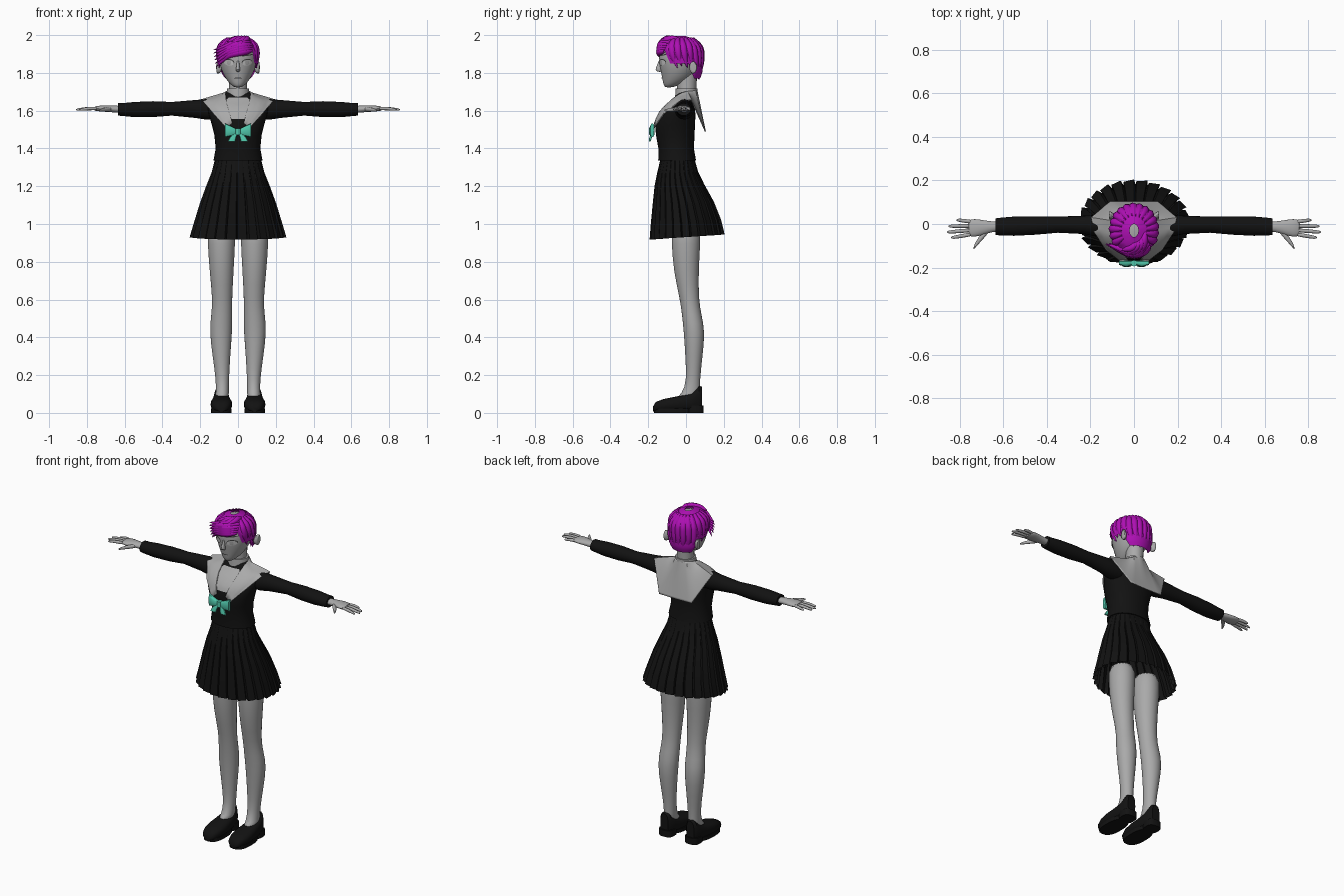
import bpy, bmesh, math
from mathutils import Vector

old = bpy.data.objects.get("Cube")
if old:
    bpy.data.objects.remove(old)


def material(name, rgb):
    m = bpy.data.materials.new(name)
    m.use_nodes = True
    m.diffuse_color = (*rgb, 1)
    m.node_tree.nodes["Principled BSDF"].inputs["Base Color"].default_value = (*rgb, 1)
    return m


GREY = material("warm grey", (.4, .4, .4))
BLACK = material("black cloth", (.006, .006, .006))
PURPLE = material("purple hair", (.42, .005, .45))
TEAL = material("teal ribbon", (.08, .56, .4))
PALE = material("pale eye", (.55, .55, .55))
DARK = material("dark line", (.05, .05, .05))


def finish(name, bm, mat, mirror=False, smooth=0, angle=40):
    bmesh.ops.recalc_face_normals(bm, faces=bm.faces)
    me = bpy.data.meshes.new(name)
    bm.to_mesh(me)
    bm.free()
    me.materials.append(mat)
    me.shade_smooth()
    me.set_sharp_from_angle(angle=math.radians(angle))
    ob = bpy.data.objects.new(name, me)
    bpy.context.collection.objects.link(ob)
    if mirror:
        ob.modifiers.new("mirror", 'MIRROR')
    if smooth:
        sub = ob.modifiers.new("smooth", 'SUBSURF')
        sub.levels = sub.render_levels = smooth
    return ob


def sheet(rows, closed=True, caps=False):
    """Join rows of points into a quad surface."""
    bm = bmesh.new()
    vs = [[bm.verts.new(p) for p in row] for row in rows]
    n = len(vs[0])
    for a, b in zip(vs, vs[1:]):
        for i in range(n if closed else n - 1):
            j = (i + 1) % n
            bm.faces.new((a[i], a[j], b[j], b[i]))
    if caps:
        bm.faces.new(vs[0])
        bm.faces.new(vs[-1])
    return bm


def loft(name, axis, rings, mat, n=20, power=2, caps=True, **opts):
    """Each ring: place along the axis, two centre values, two radii."""
    rows = []
    for t, c, d, rc, rd in rings:
        row = []
        for i in range(n):
            a = math.tau * i / n
            u, v = math.cos(a), math.sin(a)
            p = [c + rc * math.copysign(abs(u) ** (2 / power), u),
                 d + rd * math.copysign(abs(v) ** (2 / power), v)]
            p.insert("xyz".index(axis), t)
            row.append(p)
        rows.append(row)
    return finish(name, sheet(rows, caps=caps), mat, **opts)


def wrap(ob, target, offset, project=False):
    w = ob.modifiers.new("wrap", 'SHRINKWRAP')
    w.target, w.offset = target, offset
    w.wrap_mode = 'ABOVE_SURFACE' if project else 'OUTSIDE'
    if project:
        w.wrap_method = 'PROJECT'
        w.use_project_y = True


def plate(name, target, outline, mat, offset=.003, mirror=False):
    """Thin patch laid on the front of another part."""
    bm = bmesh.new()
    f = bm.faces.new([bm.verts.new((x, -.3, z)) for x, z in outline])
    bmesh.ops.poke(bm, faces=[f])
    bmesh.ops.subdivide_edges(bm, edges=bm.edges[:], cuts=3, use_grid_fill=True)
    wrap(finish(name, bm, mat, mirror=mirror), target, offset, True)


def oval(x, z, w, h, n=14, tilt=0):
    return [(x + w * math.cos(math.tau * i / n),
             z + h * math.sin(math.tau * i / n) + tilt * w * math.cos(math.tau * i / n))
            for i in range(n)]


# Legs and shoes
loft("leg", "z", [(1.02, .088, 0, .075, .08), (.9, .088, 0, .074, .077),
                  (.75, .087, 0, .064, .067), (.6, .083, .018, .052, .05),
                  (.52, .086, .03, .056, .052), (.43, .091, .045, .061, .057),
                  (.3, .088, .042, .047, .046), (.17, .082, .038, .034, .035),
                  (.1, .083, .028, .035, .048), (.07, .086, 0, .037, .07)],
     GREY, mirror=True, smooth=1)
loft("shoe", "y", [(y, .088, h / 2 + .008, w, h / 2) for y, h, w in
                   [(-.175, .025, .02), (-.16, .05, .04), (-.12, .065, .054),
                    (-.07, .075, .057), (-.02, .085, .052), (.03, .1, .045),
                    (.07, .135, .038), (.085, .13, .026)]],
     BLACK, power=2.6, mirror=True)
loft("shoe_sole", "z", [(z, .088, -.07, .054, .1) for z in (0, .022)],
     BLACK, power=2.6, mirror=True)
loft("shoe_heel", "z", [(z, .088, .05, .044, .043) for z in (0, .04)],
     BLACK, power=3, mirror=True)

# Pleated skirt
PLEATS = 26
rows = []
levels = [(1.345, -.045, .122, .09), (1.27, -.044, .14, .108), (1.2, -.035, .166, .13),
          (1.1, -.014, .2, .16), (1, 0, .228, .182), (.918, .006, .25, .193)]
for k, (z, cy, rx, ry) in enumerate(levels):
    t = k / (len(levels) - 1)
    row = []
    for j in range(PLEATS):
        for frac, depth in ((0, .03), (.8, -.01), (.88, -.09)):
            a = math.tau * (j + frac) / PLEATS
            r = 1 + depth * t
            row.append((rx * r * math.sin(a), cy - ry * r * math.cos(a),
                        z + .013 * t * (1 - math.cos(a))))
    rows.append(row)
finish("pleated_skirt", sheet(rows), BLACK, angle=25)

# Blouse
torso = loft("blouse", "z", [(1.335, 0, -.047, .13, .1), (1.4, 0, -.052, .118, .094),
                             (1.47, 0, -.057, .125, .102), (1.53, 0, -.058, .14, .106),
                             (1.58, 0, -.048, .155, .098), (1.62, 0, -.034, .165, .08),
                             (1.65, 0, -.018, .15, .062), (1.675, 0, -.004, .09, .052),
                             (1.7, 0, .002, .055, .045)],
             BLACK, n=28, power=2.2)
loft("sleeve", "x", [(.11, -.012, 1.605, .05, .05), (.17, -.008, 1.607, .05, .054),
                     (.23, -.004, 1.609, .042, .047), (.35, -.003, 1.61, .037, .036),
                     (.45, -.007, 1.608, .042, .042), (.55, -.01, 1.606, .044, .04),
                     (.61, -.012, 1.606, .041, .034), (.635, -.012, 1.607, .038, .033)],
     BLACK, mirror=True)

# Hands
loft("palm", "x", [(.6, -.012, 1.607, .024, .02), (.65, -.012, 1.608, .023, .018),
                   (.69, -.016, 1.611, .034, .018), (.73, -.018, 1.612, .042, .016),
                   (.765, -.018, 1.61, .04, .011)], GREY, mirror=True, smooth=1)
for name, y0, y1, tip in (("index", -.047, -.062, .84), ("middle", -.028, -.037, .858),
                          ("ring", -.009, -.01, .852), ("little", .01, .018, .815)):
    mid = (.74 + tip) / 2
    loft(name + "_finger", "x", [(.74, y0, 1.611, .01, .01),
                                 (mid, (y0 + y1) / 2, 1.612, .0095, .0095),
                                 (tip - .01, y1, 1.606, .008, .007),
                                 (tip, y1, 1.605, .004, .004)],
         GREY, n=10, mirror=True, smooth=1)
loft("thumb", "x", [(.665, -.025, 1.608, .016, .013), (.7, -.06, 1.606, .018, .012),
                    (.725, -.092, 1.603, .015, .009), (.737, -.113, 1.602, .006, .005)],
     GREY, n=10, mirror=True, smooth=1)

# Neck, head and face
loft("neck", "z", [(1.65, 0, .003, .054, .05), (1.73, 0, .004, .047, .051),
                   (1.8, 0, .005, .05, .055)], GREY)
loft("neck_band", "z", [(1.665, 0, .002, .064, .06), (1.717, 0, .003, .058, .058)], GREY)
head = loft("head", "z", [(1.722, 0, -.092, .016, .018), (1.738, 0, -.073, .04, .047),
                          (1.765, 0, -.052, .062, .073), (1.8, 0, -.04, .083, .092),
                          (1.85, 0, -.032, .1, .11), (1.9, 0, -.028, .104, .118),
                          (1.95, 0, -.028, .088, .1), (1.98, 0, -.028, .045, .055)],
            GREY, n=24, smooth=1)
loft("nose", "z", [(1.875, 0, -.134, .005, .006), (1.84, 0, -.142, .008, .012),
                   (1.815, 0, -.146, .013, .02), (1.805, 0, -.138, .009, .012)],
     GREY, n=12, smooth=1)
loft("ear", "x", [(.085, .03, 1.825, .012, .022), (.108, .038, 1.828, .022, .036),
                  (.116, .042, 1.83, .018, .03)], GREY, n=14, mirror=True, smooth=1)
plate("eyelash", head, oval(.046, 1.857, .027, .017, tilt=.1), DARK, .002, True)
plate("eye_white", head, oval(.046, 1.854, .025, .0155, tilt=.1), PALE, .004, True)
plate("iris", head, oval(.045, 1.855, .01, .013), GREY, .006, True)
plate("eyebrow", head, oval(.048, 1.893, .03, .0035, tilt=.15), DARK, .003, True)
plate("mouth", head, oval(0, 1.773, .022, .0025), DARK, .003)

# Sailor collar, bare chest and bow
plate("bare_chest", torso, [(-.034, 1.555), (.034, 1.555), (.068, 1.65), (.05, 1.667),
                            (-.05, 1.667), (-.068, 1.65)], GREY)
inner = [(0, .06, 1.71), (.04, .05, 1.708), (.062, .01, 1.7), (.064, -.045, 1.678),
         (.06, -.1, 1.635), (.03, -.165, 1.535)]
outer = [(0, .105, 1.49), (.11, .105, 1.492), (.197, .03, 1.66), (.185, -.035, 1.65),
         (.13, -.12, 1.585), (.062, -.172, 1.51)]
STEPS = 5
rows = [[Vector(a).lerp(Vector(b), k / STEPS) for a, b in zip(inner, outer)]
        for k in range(STEPS + 1)]
collar = finish("sailor_collar", sheet(rows, closed=False), GREY, mirror=True)
sub = collar.modifiers.new("divide", 'SUBSURF')
sub.subdivision_type = 'SIMPLE'
sub.levels = sub.render_levels = 2
wrap(collar, torso, .008)
thick = collar.modifiers.new("thickness", 'SOLIDIFY')
thick.thickness = .006
loft("bow_wing", "x", [(.004, -.176, 1.488, .009, .013), (.035, -.182, 1.492, .015, .025),
                       (.068, -.178, 1.496, .01, .037)], TEAL, n=12, power=3, mirror=True)
loft("bow_tail", "z", [(1.49, .008, -.178, .01, .006), (1.455, .028, -.188, .017, .007),
                       (1.437, .034, -.192, .02, .005)], TEAL, n=10, power=3, mirror=True)
loft("bow_knot", "z", [(1.472, 0, -.18, .013, .014), (1.506, 0, -.18, .013, .014)],
     TEAL, n=12, power=3)

# Hair cap: height, centre y, two radii
cap = [(1.765, .02, .07, .052), (1.8, .002, .1, .085), (1.85, -.02, .108, .108),
       (1.91, -.028, .11, .12), (1.95, -.03, .096, .112), (1.98, -.03, .066, .08),
       (1.994, -.03, .02, .03)]


def scalp(a, z, grow=1):
    """Point on the hair surface at a turn from the front and a height."""
    z = min(max(z, cap[0][0]), cap[-1][0])
    for lo, hi in zip(cap, cap[1:]):
        if z <= hi[0]:
            f = (z - lo[0]) / (hi[0] - lo[0])
            cy, rx, ry = (p + (q - p) * f for p, q in zip(lo[1:], hi[1:]))
            return Vector((rx * grow * math.sin(a), cy - ry * grow * math.cos(a), z))


def hairline(a):
    c = math.cos(a)
    return 1.915 if c > .62 else 1.85 if c > -.4 else 1.77


rows = []
for k in range(13):
    turns = [math.tau * i / 40 for i in range(40)]
    rows.append([scalp(a, hairline(a) + (1.994 - hairline(a)) * k / 12) for a in turns])
finish("hair_cap", sheet(rows), PURPLE, angle=60)


def lock(name, points, width, radii=(.4, 1, 1, .8, .05)):
    cu = bpy.data.curves.new(name, 'CURVE')
    cu.dimensions = '3D'
    cu.bevel_depth, cu.bevel_resolution, cu.resolution_u = width, 2, 5
    sp = cu.splines.new('NURBS')
    sp.points.add(len(points) - 1)
    for p, co, r in zip(sp.points, points, radii):
        p.co, p.radius = (*co, 1), r
    sp.use_endpoint_u, sp.order_u, sp.use_smooth = True, 3, True
    cu.materials.append(PURPLE)
    bpy.context.collection.objects.link(bpy.data.objects.new(name, cu))


# Locks falling from the crown round the sides and back
COUNT = 15
for i in range(COUNT):
    a = math.radians(62 + 236 * i / (COUNT - 1))
    end = hairline(a) - (.025 if math.cos(a) > -.4 else .005) + .012 * (i % 2)
    pts = [scalp(a + .1 * s, 1.982 + (end - 1.982) * s ** 1.2, .9 + .06 * (s == 1))
           for s in (0, .25, .5, .75, 1)]
    lock("hair_lock", pts, .021)

# Fringe swept across to the right
for i in range(6):
    top = 1.972 - .011 * i
    turns = (1.0 - .05 * i, .45, -.1, -.65, -1.15 + .05 * i)
    drop = (0, -.003, -.012, -.03, -.05 - .007 * i)
    pts = [scalp(a, top + d, .97) for a, d in zip(turns, drop)]
    pts[-1] += Vector((-.035, -.015, 0))
    lock("fringe_lock", pts, .02)
for i in range(4):
    a = .45 - .3 * i
    lock("top_tuft", [scalp(a + 1, 1.98, .8), scalp(a + .6, 1.982, .9),
                      scalp(a + .3, 1.978, 1), scalp(a, 1.97, 1.05),
                      scalp(a - .2, 1.965, 1.2)], .017)
